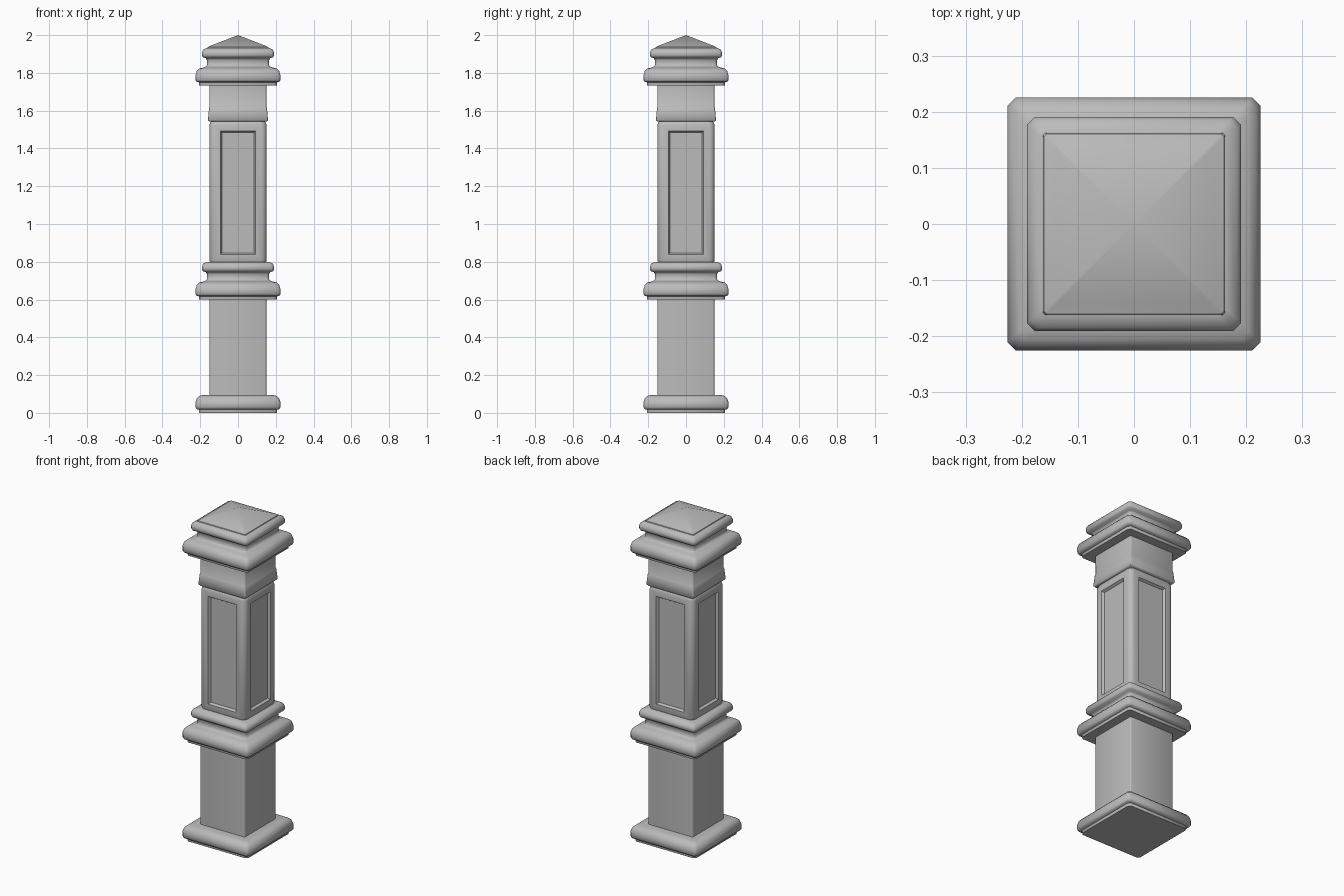
import bpy, bmesh, math

cube = bpy.data.objects.get("Cube")
if cube:
    bpy.data.objects.remove(cube, do_unlink=True)

stone = bpy.data.materials.new("grey_stone")
stone.use_nodes = True
stone.diffuse_color = (0.5, 0.5, 0.5, 1)
stone.node_tree.nodes["Principled BSDF"].inputs["Base Color"].default_value = (0.5, 0.5, 0.5, 1)


def section(half, corner, steps):
    """Square outline with rounded (or, with one step, chamfered) corners."""
    points = []
    for quarter in range(4):
        start = quarter * math.pi / 2
        cx = math.copysign(half - corner, math.cos(start + math.pi / 4))
        cy = math.copysign(half - corner, math.sin(start + math.pi / 4))
        for i in range(steps + 1):
            a = start + i * math.pi / 2 / steps
            points.append((cx + corner * math.cos(a), cy + corner * math.sin(a)))
    return points


def loft(name, profile, corner, steps=1, apex=None, angle=35, panels=None):
    """Stack square sections along a (half width, height) profile."""
    bm = bmesh.new()
    rings = [[bm.verts.new((x, y, z)) for x, y in section(h, corner, steps)]
             for h, z in profile]
    n = len(rings[0])
    for lower, upper in zip(rings, rings[1:]):
        for i in range(n):
            j = (i + 1) % n
            bm.faces.new((lower[i], lower[j], upper[j], upper[i]))
    bm.faces.new(rings[0][::-1])
    if apex is None:
        bm.faces.new(rings[-1])
    else:
        tip = bm.verts.new((0, 0, apex))
        for i in range(n):
            bm.faces.new((rings[-1][i], rings[-1][(i + 1) % n], tip))
    bm.normal_update()
    if panels:
        # Sunken panel in each of the four large flat sides
        margin, slope, depth = panels
        sides = [f for f in bm.faces if abs(f.normal.z) < 0.1 and f.calc_area() > 0.1]
        bmesh.ops.inset_individual(bm, faces=sides, thickness=margin)
        bmesh.ops.inset_individual(bm, faces=sides, thickness=slope, depth=-depth)
    mesh = bpy.data.meshes.new(name)
    bm.to_mesh(mesh)
    bm.free()
    mesh.materials.append(stone)
    obj = bpy.data.objects.new(name, mesh)
    bpy.context.collection.objects.link(obj)
    bpy.ops.object.select_all(action='DESELECT')
    obj.select_set(True)
    bpy.context.view_layer.objects.active = obj
    bpy.ops.object.shade_smooth_by_angle(angle=math.radians(angle))
    return obj


# Rounded lower moulding, shared by the foot and both collars
torus = [(0.205, 0), (0.207, 0.017), (0.219, 0.02), (0.225, 0.03),
         (0.225, 0.055), (0.218, 0.077), (0.205, 0.09), (0.185, 0.095)]
# Neck and upper lip, above the lower moulding on the collars
lip = [(0.17, 0.1), (0.165, 0.108), (0.165, 0.135), (0.17, 0.145), (0.186, 0.15),
       (0.191, 0.16), (0.191, 0.175), (0.184, 0.19)]


def raised(profile, z):
    return [(h, height + z) for h, height in profile]


loft("foot", torus, 0.014, angle=50)
loft("lower_shaft", [(0.15, 0.08), (0.15, 0.61)], 0.008, 2, angle=50)
loft("middle_collar", raised(torus + lip + [(0.165, 0.2)], 0.6), 0.014, angle=50)

# Panelled column with rounded corners
loft("panelled_column",
     [(0.146, 0.79), (0.152, 0.81), (0.152, 1.52), (0.148, 1.535), (0.138, 1.55)],
     0.03, 4, angle=40, panels=(0.04, 0.012, 0.014))

# Block under the cap, flaring at its lower edge
loft("upper_block",
     [(0.152, 1.542), (0.159, 1.55), (0.153, 1.615), (0.15, 1.62), (0.15, 1.74)],
     0.008, 2, angle=50)

# Cap collar and pyramid top
loft("cap_collar", raised(torus + lip + [(0.165, 0.2)], 1.733), 0.014, angle=50)
loft("pyramid_top", [(0.165, 1.925), (0.16, 1.937), (0.14, 1.946)], 0.004, apex=2.0, angle=20)
